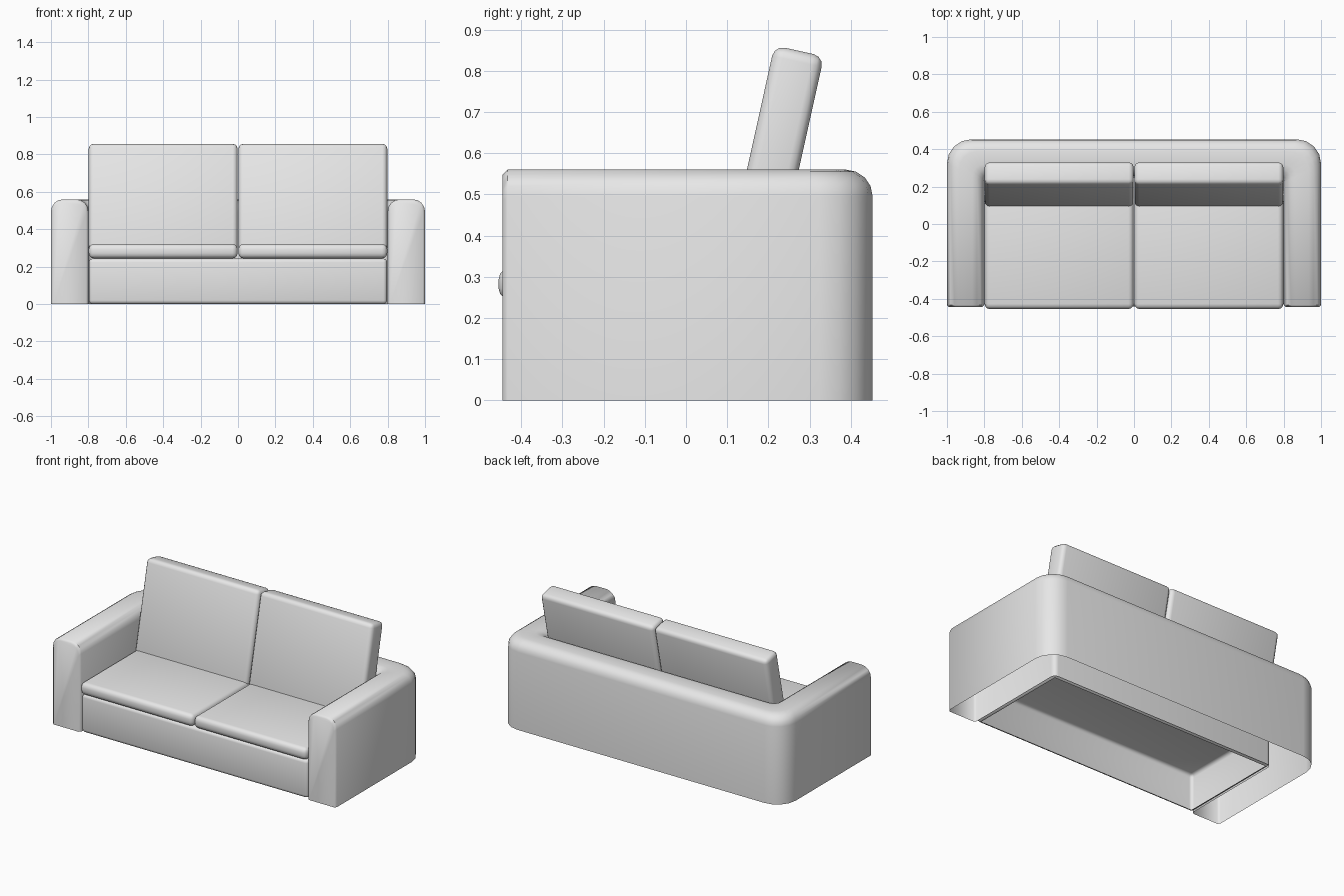
import bpy, bmesh
from math import radians, sin, cos, pi

old = bpy.data.objects.get("Cube")
if old:
    bpy.data.objects.remove(old, do_unlink=True)

fabric = bpy.data.materials.new("light_grey_fabric")
fabric.use_nodes = True
fabric.diffuse_color = (0.8, 0.8, 0.8, 1)
fabric.node_tree.nodes["Principled BSDF"].inputs["Base Color"].default_value = (0.8, 0.8, 0.8, 1)


def finish(bm, name, angle=50):
    mesh = bpy.data.meshes.new(name)
    bm.to_mesh(mesh)
    bm.free()
    mesh.materials.append(fabric)
    mesh.shade_smooth()
    mesh.set_sharp_from_angle(angle=radians(angle))
    obj = bpy.data.objects.new(name, mesh)
    bpy.context.collection.objects.link(obj)
    return obj


def soft_box(name, size, centre, radius, tilt=0, open_bottom=False):
    bm = bmesh.new()
    bmesh.ops.create_cube(bm, size=1)
    bmesh.ops.scale(bm, vec=size, verts=bm.verts)
    bmesh.ops.bevel(bm, geom=bm.edges[:], offset=radius, segments=3,
                    profile=0.5, affect='EDGES')
    if open_bottom:
        bm.normal_update()
        under = [f for f in bm.faces if f.normal.z < -0.99]
        bmesh.ops.delete(bm, geom=under, context='FACES')
    obj = finish(bm, name)
    obj.location = centre
    obj.rotation_euler.x = tilt
    return obj


# Frame: arms and back in one U, swept with a round-topped section, open below
WIDTH, HEIGHT, ROUND = 0.2, 0.56, 0.065
FRONT, BACK, EDGE = -0.445, 0.453, 0.012


def corner(x, y, r, steps=4):
    """Quarter arc ending an outer-side wall at x and a back wall at y."""
    return [(x - r + r * cos(a), y - r + r * sin(a))
            for a in [pi / 2 * i / steps for i in range(steps + 1)]]


def half(x, y, r):
    return [(x, FRONT), (x, FRONT + EDGE)] + corner(x, y, r)


def mirrored(points):
    return points + [(-x, y) for x, y in reversed(points)]


outer = mirrored(half(1.0, BACK, 0.13))
inner = mirrored(half(1.0 - WIDTH, BACK - WIDTH, 0.03))

arc = [(ROUND * (1 - cos(a)), HEIGHT - ROUND + ROUND * sin(a))
       for a in [pi / 2 * i / 4 for i in range(5)]]
section = [(0, 0)] + arc
section += [(WIDTH - d, z) for d, z in reversed(section)]

bm = bmesh.new()
rings = []
last = len(outer) - 1
for i, (o, n) in enumerate(zip(outer, inner)):
    shrink = EDGE if i in (0, last) else 0
    ring = []
    for d, z in section:
        t = d / WIDTH
        t = 0.5 + (t - 0.5) * (1 - 2 * shrink / WIDTH)
        ring.append(bm.verts.new((o[0] + (n[0] - o[0]) * t,
                                  o[1] + (n[1] - o[1]) * t,
                                  z * (1 - shrink / HEIGHT))))
    rings.append(ring)
for a, b in zip(rings, rings[1:]):
    for j in range(len(section) - 1):
        bm.faces.new((a[j], b[j], b[j + 1], a[j + 1]))
bm.faces.new(rings[0])
bm.faces.new(rings[-1][::-1])
bmesh.ops.recalc_face_normals(bm, faces=bm.faces[:])
finish(bm, "arm_and_back_frame")

# Base under the seat, hollow from below
soft_box("seat_base", (1.594, 0.69, 0.243), (0, -0.095, 0.1215), 0.02, open_bottom=True)

# Seat and leaning back cushions, one pair per side
for side, sx in (("left", 1), ("right", -1)):
    soft_box(side + "_seat_cushion", (0.796, 0.69, 0.077), (sx * 0.4, -0.11, 0.2825), 0.028)
    soft_box(side + "_back_cushion", (0.796, 0.123, 0.58), (sx * 0.4, 0.212, 0.565), 0.026,
             tilt=radians(-12.5))
